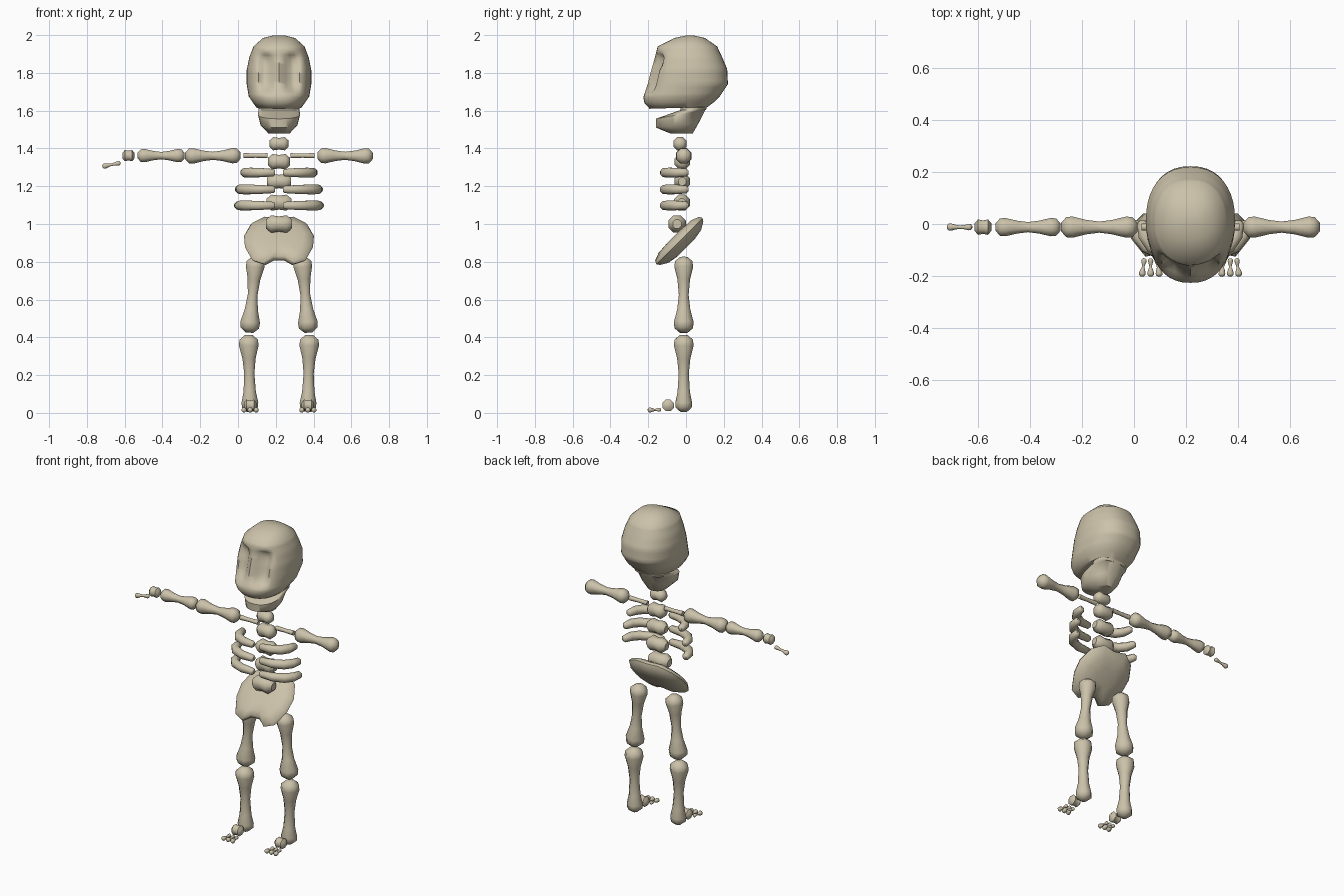
import bpy, bmesh, math
from mathutils import Vector as V

if "Cube" in bpy.data.objects:
    bpy.data.objects.remove(bpy.data.objects["Cube"])

CX, BY = 0.217, -0.012          # body centre line, limb depth

bone_mat = bpy.data.materials.new("old bone")
bone_mat.diffuse_color = (0.60, 0.54, 0.40, 1)
bone_mat.use_nodes = True
bone_mat.node_tree.nodes["Principled BSDF"].inputs["Base Color"].default_value = bone_mat.diffuse_color


def loft(name, rings, angle=50):
    """Skin equal-length closed rings, capping both ends."""
    bm = bmesh.new()
    vs = [[bm.verts.new(p) for p in r] for r in rings]
    n = len(vs[0])
    for a, b in zip(vs, vs[1:]):
        for i in range(n):
            j = (i + 1) % n
            bm.faces.new((a[i], a[j], b[j], b[i]))
    bm.faces.new(vs[0][::-1])
    bm.faces.new(vs[-1])
    bmesh.ops.recalc_face_normals(bm, faces=bm.faces)
    me = bpy.data.meshes.new(name)
    bm.to_mesh(me)
    bm.free()
    me.materials.append(bone_mat)
    me.shade_smooth()
    me.set_sharp_from_angle(angle=math.radians(angle))
    ob = bpy.data.objects.new(name, me)
    bpy.context.collection.objects.link(ob)
    return ob


def tube(name, pts, radii, sides=8, ref=V((0, 1, 0))):
    """Sweep a varying circle along a path."""
    pts = [V(p) for p in pts]
    rings = []
    for k, (p, r) in enumerate(zip(pts, radii)):
        t = (pts[min(k + 1, len(pts) - 1)] - pts[max(k - 1, 0)]).normalized()
        u = t.cross(ref).normalized()
        w = t.cross(u)
        rings.append([p + r * (u * math.cos(a) + w * math.sin(a))
                      for a in [(i + 0.5) * math.tau / sides for i in range(sides)]])
    return loft(name, rings)


def bone(name, a, b, r1, r2, mid, ref=V((0, 1, 0))):
    """Long bone: knobbly ends, thin shaft."""
    a, b = V(a), V(b)
    d = (b - a).normalized()
    ends = [(0, .4), (.45, .95), (1.0, 1.0)]
    pts = [a + d * r1 * t for t, _ in ends] + [a + d * r1 * 2.2, (a + b) / 2, b - d * r2 * 2.2]
    pts += [b - d * r2 * t for t, _ in ends[::-1]]
    rad = [r1 * k for _, k in ends] + [(r1 + mid * 2) / 3, mid, (r2 + mid * 2) / 3]
    rad += [r2 * k for _, k in ends[::-1]]
    return tube(name, pts, rad, 8, ref)


def knob(name, c, half, r):
    """Short bone across x, slightly pinched in the middle."""
    prof = [(-1, .5), (-.6, 1), (0, .87), (.6, 1), (1, .5)]
    tube(name, [(c[0] + half * t, c[1], c[2]) for t, _ in prof], [r * k for _, k in prof])


# Skull and jaw: (z front, z back, y front, y back, half width)
levels = [
    (1.998, 1.998, .00, .04, .03), (1.985, 1.985, -.06, .10, .085),
    (1.94, 1.94, -.15, .165, .135), (1.88, 1.88, -.165, .193, .158),
    (1.81, 1.82, -.185, .218, .171), (1.74, 1.74, -.203, .222, .171),
    (1.67, 1.68, -.226, .182, .160), (1.64, 1.65, -.22, .155, .140),
    (1.61, 1.62, -.192, .115, .118), (1.617, 1.617, -.03, .11, .108),
    (1.603, 1.603, -.03, .105, .108), (1.557, 1.605, -.16, .103, .112),
    (1.51, 1.54, -.158, .07, .098), (1.478, 1.478, -.08, .035, .055),
]
fine = []
for k, (a, b) in enumerate(zip(levels, levels[1:])):
    steps = 4 if 2 <= k <= 5 else 1
    fine += [[p + (q - p) * s / steps for p, q in zip(a, b)] for s in range(steps)]
fine.append(levels[-1])


def skull_ring(zf, zb, yf, yb, hw):
    ring = []
    for i in range(40):
        a = math.tau * i / 40
        c, s = math.cos(a), math.sin(a)
        x = hw * math.copysign(abs(c) ** .85, c)
        f = .5 + .5 * math.copysign(abs(s) ** .92, s)
        y, z = yf + (yb - yf) * f, zf + (zb - zf) * f
        # press in the eye sockets
        if s < 0 and z > 1.64:
            g = max(0, 1 - ((abs(x) - .068) / .045) ** 2) * max(0, 1 - ((z - 1.80) / .11) ** 4)
            y += .05 * g
        ring.append((CX + x, y, z))
    return ring


loft("skull", [skull_ring(*f) for f in fine], 60)

# Spine
for z, y, half, r in [(1.425, -.032, .05, .038), (1.33, -.02, .058, .044), (1.225, -.02, .064, .044),
                      (1.113, -.022, .066, .046), (1.0, -.047, .07, .05)]:
    knob("vertebra", (CX, y, z), half, r)

# Pelvis: tilted domed plate, half outline as (x, z)
half = [(0, 1.025), (.08, 1.035), (.15, 1.0), (.185, .94), (.18, .88), (.14, .81), (.075, .79), (.03, .815)]
outline = half + [(-x, z) for x, z in half[:0:-1]]


def pelvis_ring(scale, off):
    ring = []
    for x, z in outline:
        z = .91 + (z - .91) * scale
        ring.append((CX + x * scale, (z - .95) - off * .7, z + off * .7))
    return ring


loft("pelvis", [pelvis_ring(*p) for p in [(.35, .034), (.7, .03), (.95, .014), (1, -.004),
                                          (.93, -.022), (.7, -.045), (.35, -.055)]])

UP = V((0, 0, 1))
for s, side in ((-1, "right"), (1, "left")):
    # Ribs curve from the outer back round to the breast
    for z, w in [(1.272, .185), (1.183, .212), (1.098, .217)]:
        path = [(.02, -.117), (.03, -.117), (.5 * w, -.113), (.8 * w, -.085), (.95 * w, -.045), (w, .002), (w, .014)]
        tube(side + "_rib", [(CX + s * x, y, z) for x, y in path],
             [.012, .021, .026, .028, .027, .022, .010], 8, UP)
    # Collar bone and upper arm
    tube(side + "_collar_bone", [(CX + s * x, BY, 1.362) for x in (.062, .125, .188)], [.014, .012, .015])
    bone(side + "_upper_arm", (CX + s * .203, BY, 1.362), (CX + s * .497, BY, 1.36), .044, .044, .023)
    # Leg
    bone(side + "_thigh", (CX + s * .122, BY, .825), (CX + s * .157, BY, .425), .053, .056, .028)
    bone(side + "_shin", (CX + s * .161, BY, .412), (CX + s * .153, BY, .006), .056, .048, .029)
    # Ankle and toes
    knob(side + "_ankle", (CX + s * .153, -.095, .04), .033, .033)
    for t in (-1, 0, 1):
        bone(side + "_toe", (CX + s * .153 + t * .024, -.132, .017),
             (CX + s * .153 + t * .034, -.202, .015), .011, .014, .005, UP)

# Only the right arm keeps its forearm and hand
bone("right_forearm", (-.282, BY, 1.362), (-.532, BY, 1.362), .038, .038, .021)
knob("right_wrist", (-.58, BY, 1.362), .032, .032)
bone("right_finger", (-.622, BY, 1.324), (-.718, BY, 1.304), .013, .015, .007)
